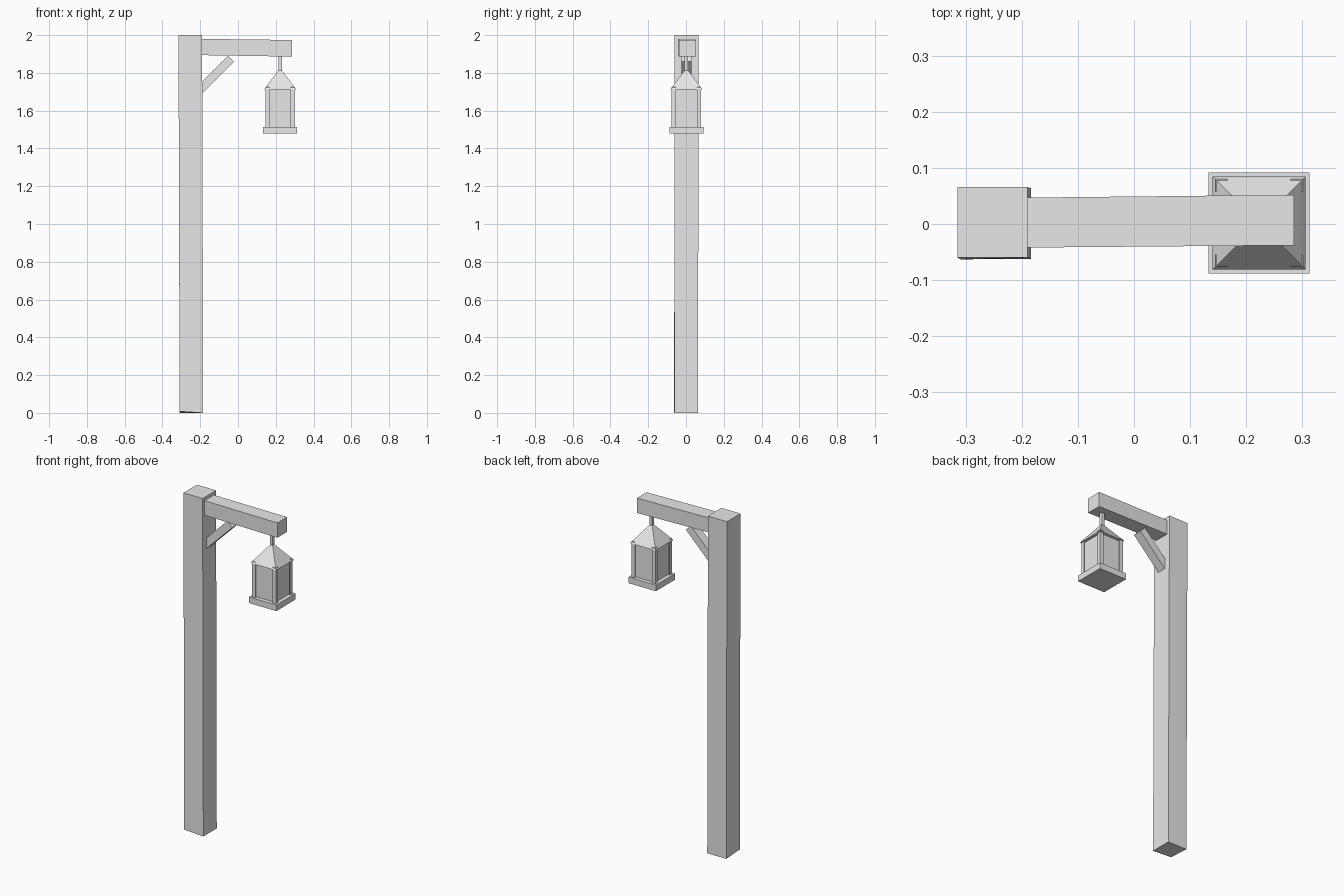
import bpy, bmesh, math
from mathutils import Matrix, Vector

if "Cube" in bpy.data.objects:
    bpy.data.objects.remove(bpy.data.objects["Cube"])

grey = bpy.data.materials.new("plain_grey")
grey.diffuse_color = (0.8, 0.8, 0.8, 1)
grey.use_nodes = True
grey.node_tree.nodes["Principled BSDF"].inputs["Base Color"].default_value = grey.diffuse_color
CX, CY = 0.223, 0.002  # lantern axis


def finish(name, bm):
    bmesh.ops.recalc_face_normals(bm, faces=bm.faces)
    mesh = bpy.data.meshes.new(name)
    bm.to_mesh(mesh)
    bm.free()
    mesh.materials.append(grey)
    ob = bpy.data.objects.new(name, mesh)
    bpy.context.collection.objects.link(ob)
    return ob


def loft(name, rings):
    """Closed solid through rings of points."""
    bm = bmesh.new()
    loops = [[bm.verts.new(p) for p in r] for r in rings]
    n = len(loops[0])
    for a, b in zip(loops, loops[1:]):
        for i in range(n):
            j = (i + 1) % n
            bm.faces.new((a[i], a[j], b[j], b[i]))
    bm.faces.new(loops[0][::-1])
    bm.faces.new(loops[-1])
    return finish(name, bm)


def rect(x0, x1, y0, y1, z):
    return [(x0, y0, z), (x1, y0, z), (x1, y1, z), (x0, y1, z)]


def square(half, z):
    return rect(CX - half, CX + half, CY - half, CY + half, z)


def section(x, y0, y1, z0, z1):
    return [(x, y0, z0), (x, y1, z0), (x, y1, z1), (x, y0, z1)]


# Hand-hewn, slightly leaning post
foot = rect(-0.309, -0.184, -0.062, 0.064, 0.0)
foot[0] = (-0.309, -0.063, 0.008)
loft("post", [foot, rect(-0.315, -0.190, -0.060, 0.066, 2.0)])

# Slightly skewed arm
loft("arm", [section(-0.192, -0.042, 0.047, 1.894, 1.980),
             section(0.285, -0.038, 0.052, 1.886, 1.974)])

# Diagonal brace, lower end sunk into the post
bm = bmesh.new()
bmesh.ops.create_cube(bm, size=1)
lower, upper = Vector((-0.215, 0, 1.696)), Vector((-0.036, 0, 1.875))
bmesh.ops.transform(bm, verts=bm.verts, matrix=(
    Matrix.Translation((lower + upper) / 2 + Vector((0, 0.002, 0)))
    @ Matrix.Rotation(-math.pi / 4, 4, 'Y')
    @ Matrix.Diagonal(((upper - lower).length, 0.054, 0.045, 1))))
finish("brace", bm)

# Lantern hanging from the arm
loft("hanger_rod", [square(0.009, 1.80), square(0.009, 1.895)])
loft("lantern_base", [square(0.090, 1.478), square(0.090, 1.514)])
loft("lantern_panes", [square(0.066, 1.512), square(0.066, 1.716)])
loft("lantern_roof", [square(0.083, 1.713), square(0.081, 1.718),
                      square(0.008, 1.815)])

# L-shaped corner strips around the panes
o, w, t = 0.078, 0.022, 0.005
profile = [(o, o), (o - w, o), (o - w, o - t), (o - t, o - t),
           (o - t, o - w), (o, o - w)]
for i in range(4):
    c, s = round(math.cos(i * math.pi / 2)), round(math.sin(i * math.pi / 2))
    loft(f"corner_strip_{i + 1}",
         [[(CX + c * x - s * y, CY + s * x + c * y, z) for x, y in profile]
          for z in (1.512, 1.725)])
